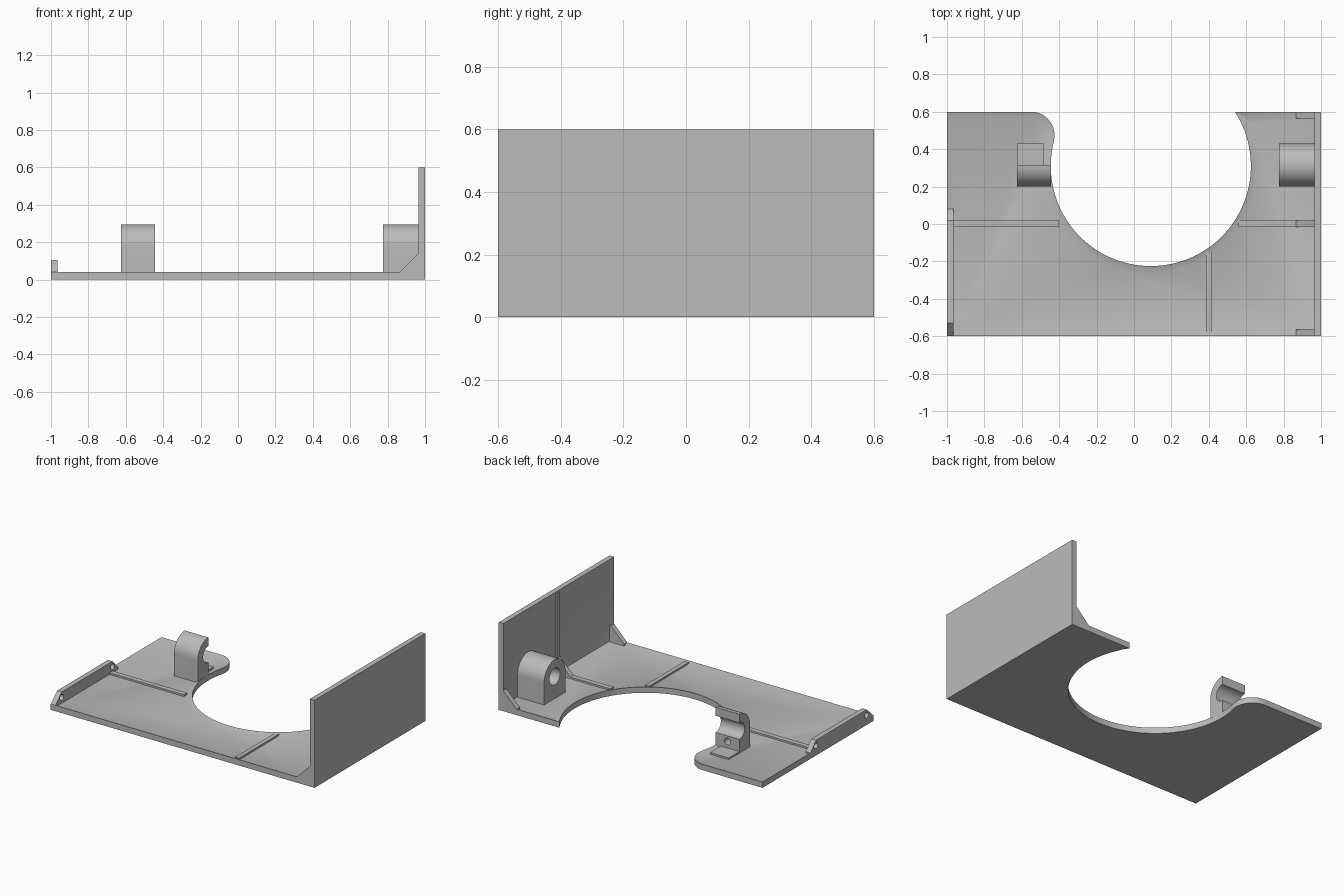
import bpy, bmesh
from math import sin, cos, radians, asin, degrees
from mathutils import Vector

cube = bpy.data.objects.get("Cube")
if cube:
    bpy.data.objects.remove(cube, do_unlink=True)

grey = bpy.data.materials.new("plain grey")
grey.use_nodes = True
grey.diffuse_color = (0.5, 0.5, 0.5, 1)
grey.node_tree.nodes["Principled BSDF"].inputs["Base Color"].default_value = (0.5, 0.5, 0.5, 1)

T = 0.04          # plate thickness
RECESS = 0.012    # depth of the panels between the ribs
WALL = 0.965      # inner face of the side wall


def arc(cx, cy, r, start, end, n):
    """Points along a circular arc, angles in degrees."""
    angles = [radians(start + (end - start) * i / n) for i in range(n + 1)]
    return [(cx + r * cos(a), cy + r * sin(a)) for a in angles]


def prism(name, pts, axis, lo, hi, inset=None):
    """Extrude a 2D outline along an axis; optionally recess the faces looking along inset."""
    place = {"x": lambda a, b, c: (c, a, b),
             "y": lambda a, b, c: (a, c, b),
             "z": lambda a, b, c: (a, b, c)}[axis]
    bm = bmesh.new()
    ends = [[bm.verts.new(place(a, b, c)) for a, b in pts] for c in (lo, hi)]
    for ring in ends:
        bm.faces.new(ring)
    n = len(pts)
    for i in range(n):
        j = (i + 1) % n
        bm.faces.new((ends[0][i], ends[0][j], ends[1][j], ends[1][i]))
    bmesh.ops.recalc_face_normals(bm, faces=bm.faces)
    if inset:
        bm.normal_update()
        faces = [f for f in bm.faces if f.normal.dot(Vector(inset)) > 0.9]
        bmesh.ops.inset_region(bm, faces=faces, thickness=0.035, depth=-RECESS,
                               use_even_offset=True, use_boundary=True)
    mesh = bpy.data.meshes.new(name)
    bm.to_mesh(mesh)
    bm.free()
    mesh.materials.append(grey)
    ob = bpy.data.objects.new(name, mesh)
    bpy.context.collection.objects.link(ob)
    return ob


def box(name, x0, x1, y0, y1, z0, z1, inset=None):
    return prism(name, [(x0, y0), (x1, y0), (x1, y1), (x0, y1)], "z", z0, z1, inset)


def activate(ob):
    bpy.ops.object.select_all(action="DESELECT")
    ob.select_set(True)
    bpy.context.view_layer.objects.active = ob


def drill(ob, axis, a, b, r, lo, hi):
    """Cut a round hole along an axis."""
    cutter = prism("drill_cutter", arc(a, b, r, 0, 348.75, 31), axis, lo, hi)
    cutter.hide_render = True
    mod = ob.modifiers.new("hole", "BOOLEAN")
    mod.operation = "DIFFERENCE"
    mod.solver = "EXACT"
    mod.object = cutter
    activate(ob)
    bpy.ops.object.modifier_apply(modifier=mod.name)
    bpy.data.objects.remove(cutter, do_unlink=True)


parts = []

# Base plate with the large round cutout and the rounded lobe beside it
CX, CY, R = 0.09, 0.31, 0.535
right_end = 360 + degrees(asin((0.6 - CY) / R))
outline = [(-1, -0.6), (1, -0.6), (1, 0.6)]
outline += arc(CX, CY, R, right_end, 165.5, 72)
outline += arc(-0.55, 0.475, 0.125, -14.5, 90, 16)[1:]
outline += [(-1, 0.6)]
parts.append(prism("base_plate", outline, "z", 0, T, inset=(0, 0, 1)))

# Tall side wall with recessed inner panel and centre rib
parts.append(box("side_wall", WALL, 1, -0.6, 0.6, 0, 0.6, inset=(-1, 0, 0)))
parts.append(box("wall_rib", WALL, 0.99, -0.015, 0.02, 0.02, 0.58))

# Floor ribs
LOW = 0.015
parts.append(box("floor_rib_right", -0.98, -0.4, -0.015, 0.02, LOW, T))
parts.append(box("floor_rib_left", 0.56, 0.98, -0.015, 0.02, LOW, T))
parts.append(box("floor_rib_front", 0.385, 0.415, -0.58, -0.15, LOW, T))

# Triangular gussets between floor and wall
gusset = [(0.865, T), (0.865, LOW), (0.98, LOW), (0.98, 0.14), (WALL, 0.14)]
for name, y0, y1 in (("front", -0.6, -0.565), ("middle", -0.015, 0.02), ("back", 0.565, 0.6)):
    parts.append(prism("gusset_" + name, gusset, "y", y0, y1))

# Low hinge rail on the open side, with two pin holes
rail = prism("hinge_rail", [(-0.6, 0.01), (0.08, 0.01), (0.08, T), (0.02, 0.105),
                            (-0.53, 0.105), (-0.6, T)], "x", -1, -WALL)
for y in (-0.53, 0.02):
    drill(rail, "x", y, 0.068, 0.02, -1.1, -0.9)
parts.append(rail)

# Round-topped bearing block on the wall side
AY, AZ, AR, BORE = 0.315, 0.18, 0.115, 0.057
bearing = prism("bearing_block", [(AY - AR, LOW), (AY + AR, LOW)] + arc(AY, AZ, AR, 0, 180, 32),
                "x", 0.775, 0.98)
drill(bearing, "x", AY, AZ, BORE, 0.7, 0.963)
parts.append(bearing)

# Half bearing on the lobe, open to the back, with a screw hole
half = [(AY, LOW), (AY - AR, LOW)] + arc(AY, AZ, AR, 180, 90, 16) + arc(AY, AZ, BORE, 90, 270, 24)
cradle = prism("half_bearing", half, "x", -0.625, -0.445)
drill(cradle, "y", -0.535, 0.085, 0.024, 0.24, 0.4)
parts.append(cradle)
parts.append(box("cap_seat", -0.625, -0.485, AY, AY + AR, LOW, T))

# Smooth the arcs, keep the corners sharp
for ob in parts:
    activate(ob)
    bpy.ops.object.shade_smooth_by_angle(angle=radians(30))
